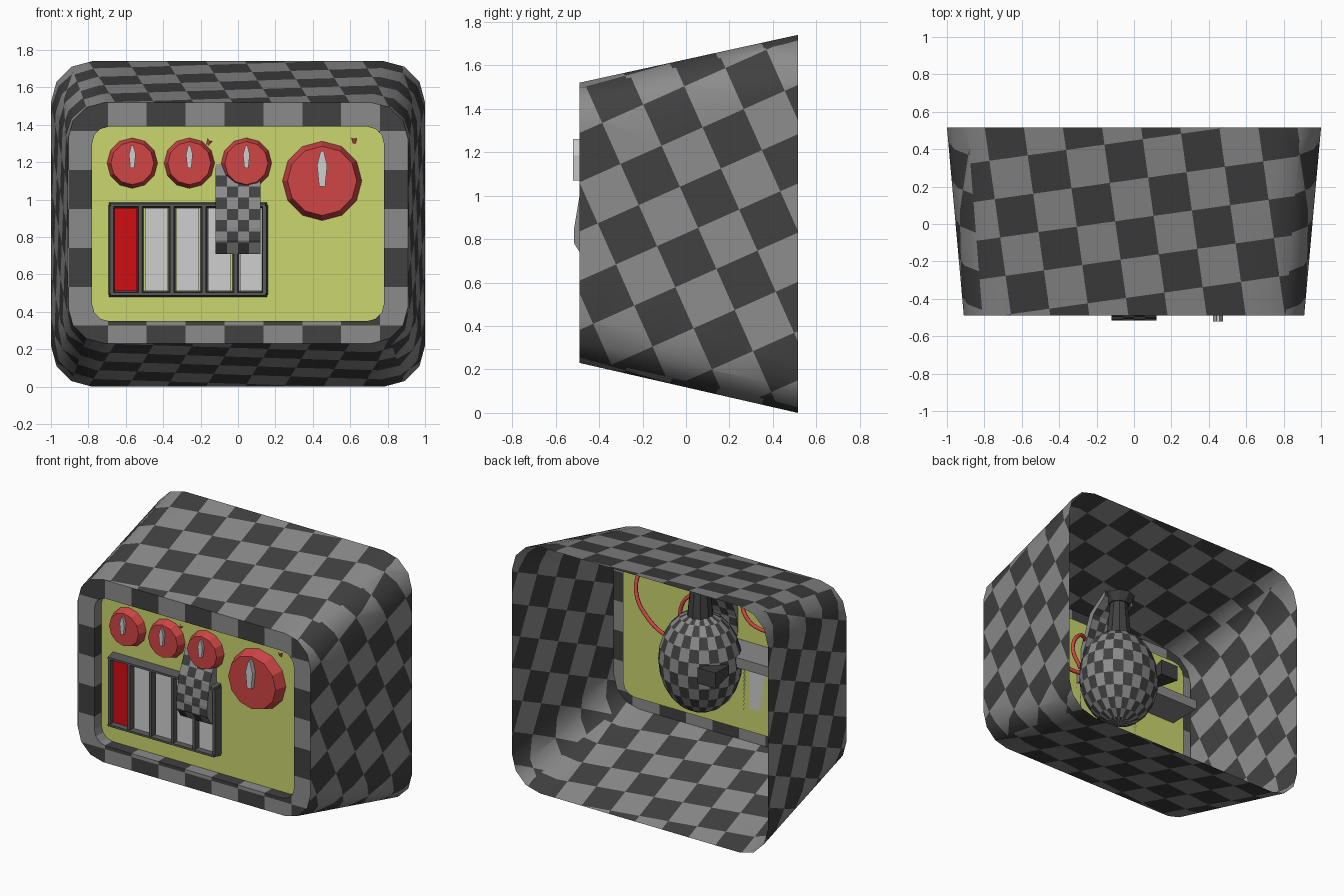
import bpy, bmesh, math
from mathutils import Vector

if "Cube" in bpy.data.objects:
    bpy.data.objects.remove(bpy.data.objects["Cube"])


def mat(name, r, g, b):
    m = bpy.data.materials.new(name)
    m.diffuse_color = (r, g, b, 1)
    m.use_nodes = True
    m.node_tree.nodes["Principled BSDF"].inputs["Base Color"].default_value = m.diffuse_color
    return m


LIGHT = mat("light_grey", .26, .26, .26)
DARK = mat("dark_grey", .052, .052, .052)
LIME = mat("lime_panel", .60, .67, .155)
RED = mat("knob_red", .63, .06, .06)
KEYRED = mat("key_red", .64, .004, .006)
PALE = mat("pale_grey", .62, .62, .62)
FRAME = mat("frame_grey", .10, .10, .10)


def finish(name, bm, mats, smooth=False):
    me = bpy.data.meshes.new(name)
    bm.to_mesh(me)
    bm.free()
    for m in mats:
        me.materials.append(m)
    ob = bpy.data.objects.new(name, me)
    bpy.context.collection.objects.link(ob)
    if smooth:
        bpy.context.view_layer.objects.active = ob
        ob.select_set(True)
        bpy.ops.object.shade_smooth_by_angle(angle=math.radians(40))
        ob.select_set(False)
    return ob


# cut chosen faces along a rotated square grid and colour them in alternation
def checker(bm, pick, origin, a, b, deg, size):
    t = math.radians(deg)
    a, b, o = Vector(a), Vector(b), Vector(origin)
    axes = (a * math.cos(t) + b * math.sin(t), b * math.cos(t) - a * math.sin(t))
    bm.normal_update()
    for ax in axes:
        d = [ax.dot(v.co - o) / size for v in bm.verts]
        for k in range(math.floor(min(d)) - 1, math.ceil(max(d)) + 1):
            fs = [f for f in bm.faces if pick(f.normal)]
            geom = set(fs) | {e for f in fs for e in f.edges} | {v for f in fs for v in f.verts}
            bmesh.ops.bisect_plane(bm, geom=list(geom), dist=1e-5,
                                   plane_co=o + ax * (k + .5) * size, plane_no=ax)
            bm.normal_update()
    for f in bm.faces:
        if pick(f.normal):
            c = f.calc_center_median() - o
            n = sum(math.floor(ax.dot(c) / size + .5) for ax in axes)
            f.material_index = 1 if n % 2 == 0 else 0


# rounded rectangle in the x-z plane, counterclockwise from the front
def loop(bm, hx, z0, z1, r, y, seg=3):
    out = []
    for cx, cz, s in ((hx - r, z0 + r, -90), (hx - r, z1 - r, 0),
                      (-hx + r, z1 - r, 90), (-hx + r, z0 + r, 180)):
        for i in range(seg + 1):
            t = math.radians(s + 90 * i / seg)
            out.append(bm.verts.new((cx + r * math.cos(t), y, cz + r * math.sin(t))))
    return out


def strip(bm, a, b):
    n = len(a)
    for i in range(n):
        j = (i + 1) % n
        bm.faces.new((a[i], b[i], b[j], a[j]))


def box(name, x0, x1, y0, y1, z0, z1, m, taper=0):
    bm = bmesh.new()
    f, b = [[bm.verts.new(p) for p in ((x0 + t, y, z0 + t), (x1 - t, y, z0 + t),
                                       (x1 - t, y, z1 - t), (x0 + t, y, z1 - t))]
            for y, t in ((y0, taper), (y1, 0))]
    strip(bm, f, b)
    bm.faces.new(f)
    bm.faces.new(b[::-1])
    return finish(name, bm, [m])


# flat outline in x-z (or y-z for axis 0) pushed along the other axis
def prism(pts, lo, hi, axis):
    bm = bmesh.new()
    rows = [[bm.verts.new((p[0], d, p[1]) if axis == 1 else (d, p[0], p[1])) for p in pts]
            for d in (lo, hi)]
    strip(bm, rows[0], rows[1])
    bm.faces.new(rows[0])
    bm.faces.new(rows[1][::-1])
    bmesh.ops.recalc_face_normals(bm, faces=bm.faces)
    return bm


def cone(bm, r1, r2, z0, z1, x, y, seg=10):
    res = bmesh.ops.create_cone(bm, cap_ends=True, segments=seg, radius1=r1, radius2=r2, depth=z1 - z0)
    bmesh.ops.translate(bm, vec=(x, y, (z0 + z1) / 2), verts=res["verts"])


X, Y, Z = (1, 0, 0), (0, 1, 0), (0, 0, 1)

# casing: open-backed tapered shell
bm = bmesh.new()
strip(bm, loop(bm, .91, .23, 1.52, .2, -.49), loop(bm, 1, 0, 1.74, .22, .515))
checker(bm, lambda n: abs(n.x) > .5, (0, -.27, .82), Y, Z, 24, .207)
checker(bm, lambda n: abs(n.x) <= .5 and n.z > 0, (-.685, .455, 0), X, Y, 8, .207)
checker(bm, lambda n: abs(n.x) <= .5 and n.z < 0, (-.685, .455, 0), X, Y, 8, .207)
finish("casing", bm, [LIGHT, DARK], True)

# front bezel with its inward lip
bm = bmesh.new()
outer = loop(bm, .91, .23, 1.52, .2, -.49)
inner = loop(bm, .78, .35, 1.39, .09, -.49)
strip(bm, inner, outer)
strip(bm, loop(bm, .78, .35, 1.39, .09, -.41), inner)
checker(bm, lambda n: True, (-.80, 0, 1.47), X, Z, 0, .208)
finish("front_bezel", bm, [LIGHT, DARK])

# control panel
bm = bmesh.new()
bm.faces.new(loop(bm, .78, .35, 1.39, .09, -.41))
finish("control_panel", bm, [LIME])


# knobs with needle pointers
def knob(name, x, z, r, r_top, y_top, y_tip, w, z0, z1):
    bm = bmesh.new()
    rows = [[bm.verts.new((x + q * math.cos(i * math.pi / 6), y, z + q * math.sin(i * math.pi / 6)))
             for i in range(12)] for q, y in ((r_top, y_top), (r, -.41))]
    strip(bm, rows[0], rows[1])
    bm.faces.new(rows[0])
    finish(name, bm, [RED])
    zm = z0 + (z1 - z0) * .6
    pts = [(x - w * .6, z0), (x + w * .6, z0), (x + w, zm), (x + w * .3, z1),
           (x - w * .3, z1), (x - w, zm)]
    finish(name + "_pointer", prism(pts, y_tip, y_top, 1), [PALE])


for i, kx in enumerate((-.565, -.26, .045)):
    knob(f"small_knob_{i + 1}", kx, 1.195, .135, .115, -.468, -.489, .018, 1.17, 1.29)
knob("large_knob", .45, 1.10, .212, .185, -.488, -.52, .027, 1.07, 1.26)

# key tray: raised bars around five keys
for i, z in enumerate((.48, .955)):
    box(f"tray_rail_{i + 1}", -.69, .155, -.48, -.41, z, z + .03, FRAME, .008)
for i, x in enumerate((-.675, -.522, -.353, -.182, -.012, .142)):
    box(f"tray_divider_{i + 1}", x - .018, x + .018, -.475, -.41, .49, .97, FRAME, .008)
for i, x in enumerate((-.6, -.437, -.268, -.1, .072)):
    box(f"key_{i + 1}", x - .06, x + .06, -.45, -.41, .51, .955, KEYRED if i == 0 else PALE)
box("tray_rear_shelf", -.69, .155, -.41, -.17, .91, .98, LIGHT)

# inner device: faceted body with stem, cap and side block
C = Vector((0, -.16, .89))
bm = bmesh.new()
bmesh.ops.create_uvsphere(bm, u_segments=24, v_segments=12, radius=1)
for f in bm.faces:
    c = f.calc_center_median().normalized()
    u = math.floor(math.atan2(c.y, c.x) / math.radians(15) + 1e-4)
    v = math.floor(math.acos(c.z) / math.radians(15) + 1e-4)
    f.material_index = (u + v) % 2
for v in bm.verts:
    v.co = C + Vector((v.co.x * .28, v.co.y * .25, v.co.z * .35))
finish("device_body", bm, [LIGHT, DARK])
bm = bmesh.new()
cone(bm, .09, .06, 1.18, 1.48, 0, -.16)
cone(bm, .07, .11, 1.46, 1.52, 0, -.16)
finish("device_stem", bm, [DARK])
box("device_side_block", -.3, -.16, -.08, .1, .87, .98, DARK, .02)

# lever from the cap, bending through the panel to the front
front = [(-.16, 1.53), (-.32, 1.42), (-.43, 1.14), (-.49, 1.0), (-.515, .85), (-.515, .78), (-.47, .71)]
back = [(-.41, .71), (-.41, 1.0), (-.39, 1.14), (-.28, 1.40), (-.16, 1.49)]
bm = prism(front + back, -.12, .12, 0)
bmesh.ops.triangulate(bm, faces=[f for f in bm.faces if len(f.verts) > 4])
checker(bm, lambda n: abs(n.x) < .5, (-.09, 0, .74), X, Z, 0, .06)
finish("device_lever", bm, [LIGHT, DARK])

# wires hanging behind the panel
wires = ([(.62, -.41, 1.33), (.63, -.34, 1.15), (.5, -.31, .98), (.3, -.29, .9), (.15, -.25, .9)],
         [(.05, -.41, 1.22), (.18, -.34, 1.24), (.27, -.32, 1.1), (.22, -.3, .95)],
         [(-.15, -.41, 1.32), (-.22, -.35, 1.19), (-.38, -.34, 1.13), (-.54, -.35, 1.18), (-.57, -.41, 1.3)])
for i, pts in enumerate(wires):
    cu = bpy.data.curves.new(f"wire_{i + 1}", "CURVE")
    cu.dimensions = "3D"
    cu.bevel_depth, cu.bevel_resolution, cu.resolution_u = .014, 1, 5
    sp = cu.splines.new("BEZIER")
    sp.bezier_points.add(len(pts) - 1)
    for bp, p in zip(sp.bezier_points, pts):
        bp.co = p
        bp.handle_left_type = bp.handle_right_type = "AUTO"
    cu.materials.append(RED)
    bpy.context.collection.objects.link(bpy.data.objects.new(f"wire_{i + 1}", cu))
